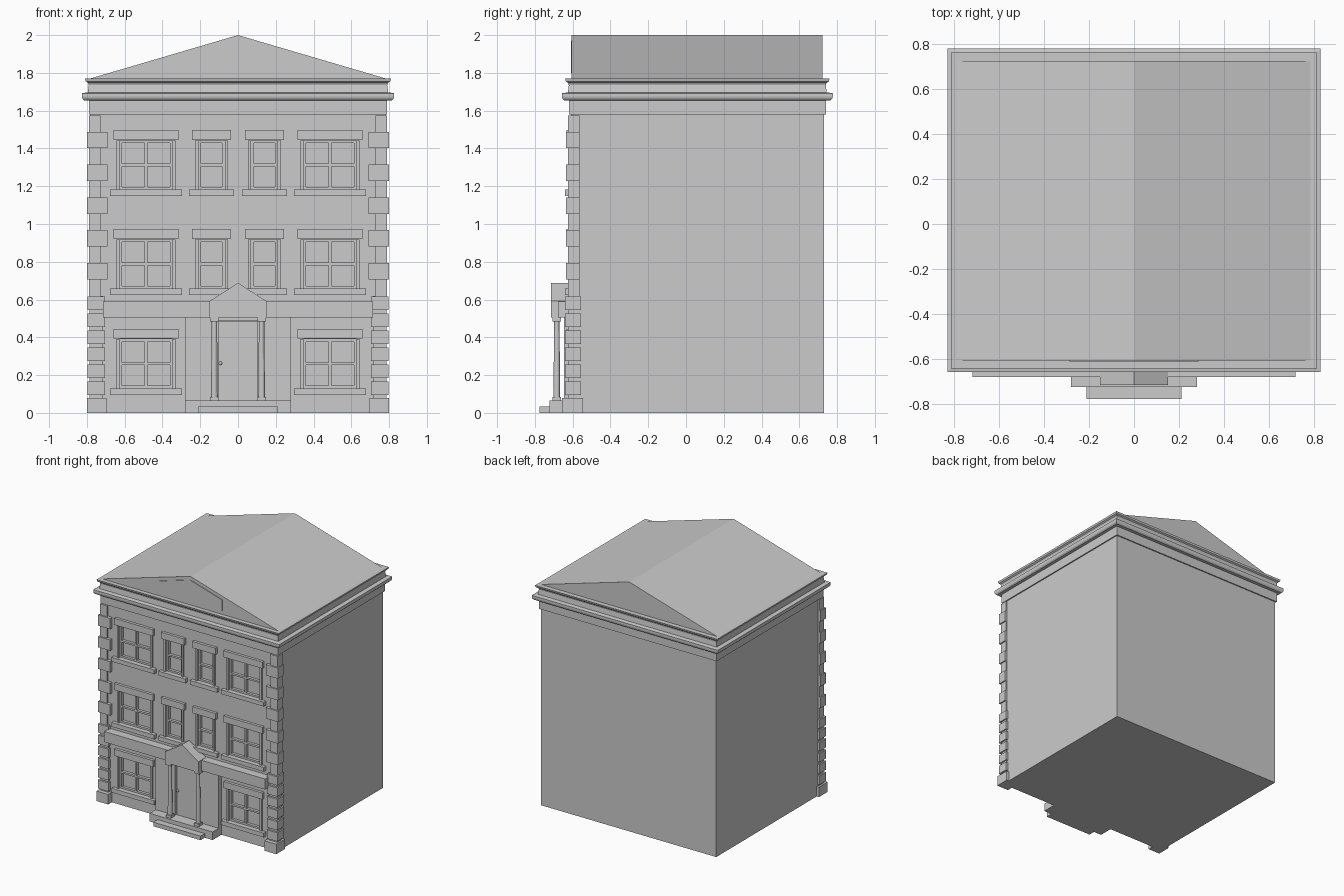
import bpy, bmesh

if "Cube" in bpy.data.objects:
    bpy.data.objects.remove(bpy.data.objects["Cube"], do_unlink=True)

stone = bpy.data.materials.new("grey stone")
stone.use_nodes = True
GREY = (0.6, 0.6, 0.6, 1)
stone.diffuse_color = GREY
stone.node_tree.nodes["Principled BSDF"].inputs["Base Color"].default_value = GREY

HALF, FRONT, BACK = 0.78, -0.61, 0.73   # wall planes


def finish(name, bm):
    bmesh.ops.recalc_face_normals(bm, faces=bm.faces)
    mesh = bpy.data.meshes.new(name)
    bm.to_mesh(mesh)
    bm.free()
    mesh.materials.append(stone)
    ob = bpy.data.objects.new(name, mesh)
    bpy.context.collection.objects.link(ob)
    return ob


def add_box(bm, x0, x1, y0, y1, z0, z1):
    vs = bmesh.ops.create_cube(bm, size=1)["verts"]
    for v in vs:
        v.co.x = x1 if v.co.x > 0 else x0
        v.co.y = y1 if v.co.y > 0 else y0
        v.co.z = z1 if v.co.z > 0 else z0


def boxes(name, *dims):
    bm = bmesh.new()
    for d in dims:
        add_box(bm, *d)
    return finish(name, bm)


def prism(name, outline, y0, y1):
    """Extrude an x-z outline from y0 to y1."""
    bm = bmesh.new()
    face = bm.faces.new([bm.verts.new((x, y0, z)) for x, z in outline])
    ext = bmesh.ops.extrude_face_region(bm, geom=[face])
    for v in ext["geom"]:
        if isinstance(v, bmesh.types.BMVert):
            v.co.y = y1
    return finish(name, bm)


def cut(ob, cutter):
    cutter.hide_render = True
    cutter.hide_viewport = True
    mod = ob.modifiers.new("openings", "BOOLEAN")
    mod.operation = "DIFFERENCE"
    mod.solver = "EXACT"
    mod.object = cutter


# Window layout: centre x, half width of opening, pane columns, centre z
windows = []
for row, z in enumerate((1.312, 0.788, 0.26)):
    for side in (-1, 1):
        windows.append((side * 0.487, 0.14, 2, z))
        if row < 2:
            windows.append((side * 0.14, 0.07, 1, z))
OPEN_H = 0.13

# Main walls with window openings
walls = boxes("walls", (-HALF, HALF, FRONT, BACK, 0, 1.6))
cut(walls, boxes("window_cutter", *[
    (x - w, x + w, FRONT - 0.1, FRONT + 0.03, z - OPEN_H, z + OPEN_H)
    for x, w, n, z in windows]))

# Window trim: surround, sash bars, lintel and sill
for i, (x, w, cols, z) in enumerate(windows):
    h, f = OPEN_H, 0.017
    y0, y1 = FRONT - 0.01, FRONT + 0.01
    boxes(f"window_surround_{i}",
          (x - w - f, x - w, y0, y1, z - h, z + h),
          (x + w, x + w + f, y0, y1, z - h, z + h))
    s0, s1, t = FRONT + 0.008, FRONT + 0.03, 0.014
    bars = [(x - w, x - w + t, s0, s1, z - h, z + h),
            (x + w - t, x + w, s0, s1, z - h, z + h)]
    bars += [(x - w, x + w, s0, s1, z + k - t / 2, z + k + t / 2)
             for k in (-h + t / 2, 0, h - t / 2)]
    if cols == 2:
        bars.append((x - t / 2, x + t / 2, s0, s1, z - h, z + h))
    boxes(f"window_sash_{i}", *bars)
    lw = w + 0.033
    boxes(f"window_lintel_{i}",
          (x - lw, x + lw, FRONT - 0.022, y1, z + h + 0.003, z + h + 0.055))
    sw = w + 0.05
    boxes(f"window_sill_{i}",
          (x - sw, x + sw, FRONT - 0.03, y1, z - h - 0.034, z - h))

# Corner stones, mirrored to both sides
for side, label in ((-1, "right"), (1, "left")):
    def span(a, b):
        return sorted((side * a, side * b))
    upper = []
    pitch = (1.575 - 0.62) / 11
    for i in range(11):
        wide = i % 2
        z = 0.62 + i * pitch
        upper.append((*span(0.692 if wide else 0.727, 0.80 if wide else 0.79),
                      -0.635 if wide else -0.625, -0.565, z, z + pitch))
    boxes(f"{label}_upper_quoins", *upper)
    lower = [(*span(0.715, 0.787), -0.625, -0.565, 0, 0.62),
             (*span(0.695, 0.80), -0.656, -0.545, 0, 0.08)]
    for i in range(6):
        z = 0.095 + i * 0.09
        lower.append((*span(0.705, 0.798), -0.64, -0.555, z, z + 0.07))
    boxes(f"{label}_lower_quoins", *lower)

# Cornice: moulding profile (outward offset, height) carried round the walls
profile = [(0.01, 1.58), (0.01, 1.655), (0.035, 1.655), (0.044, 1.664),
           (0.047, 1.675), (0.047, 1.692), (0.015, 1.697), (0.01, 1.735),
           (0.014, 1.747), (0.026, 1.755), (0.03, 1.77)]
bm = bmesh.new()
rings = []
for o, z in profile:
    x, y0, y1 = HALF + o, FRONT - o, BACK + o
    rings.append([bm.verts.new(p) for p in
                  ((-x, y0, z), (x, y0, z), (x, y1, z), (-x, y1, z))])
for a, b in zip(rings, rings[1:]):
    for i in range(4):
        j = (i + 1) % 4
        bm.faces.new((a[i], a[j], b[j], b[i]))
bm.faces.new(rings[0])
bm.faces.new(rings[-1])
finish("cornice", bm)

# Gable roof and its front panel
prism("roof", [(-0.79, 1.768), (0.79, 1.768), (0, 2.0)], -0.605, 0.722)
prism("pediment_panel", [(-0.285, 1.8), (0.285, 1.8), (0.285, 1.888),
                         (0, 1.972), (-0.285, 1.888)], -0.61, -0.6)

# Ground floor band and entrance surround
boxes("floor_band", (-0.715, 0.715, -0.678, FRONT + 0.01, 0.505, 0.59))
entrance = boxes("entrance_wall", (-0.28, 0.28, -0.645, FRONT + 0.01, 0, 0.51))
cut(entrance, boxes("door_cutter", (-0.11, 0.11, -0.7, -0.618, 0.06, 0.49)))

# Door with leaf panels and a knob
boxes("door", (-0.104, 0.104, -0.628, -0.612, 0.065, 0.486))
bm = bmesh.new()
bmesh.ops.create_uvsphere(bm, u_segments=10, v_segments=6, radius=0.01)
bmesh.ops.translate(bm, verts=bm.verts, vec=(-0.093, -0.635, 0.262))
finish("door_knob", bm)

# Entrance canopy and columns
prism("canopy", [(-0.15, 0.505), (0.15, 0.505), (0.15, 0.592),
                 (0, 0.688), (-0.15, 0.592)], -0.714, -0.62)
for side, label in ((-1, "right"), (1, "left")):
    x, y = side * 0.125, -0.684
    bm = bmesh.new()
    bmesh.ops.create_cone(bm, cap_ends=True, segments=16, radius1=0.018,
                          radius2=0.014, depth=0.42)
    bmesh.ops.translate(bm, verts=bm.verts, vec=(x, y, 0.285))
    for r, z0, z1 in ((0.022, 0.065, 0.085), (0.023, 0.485, 0.506)):
        add_box(bm, x - r, x + r, y - r, y + r, z0, z1)
    finish(f"{label}_column", bm)

# Entrance steps
boxes("landing", (-0.28, 0.28, -0.722, FRONT, 0, 0.065))
boxes("front_step", (-0.21, 0.21, -0.775, -0.7, 0, 0.033))
